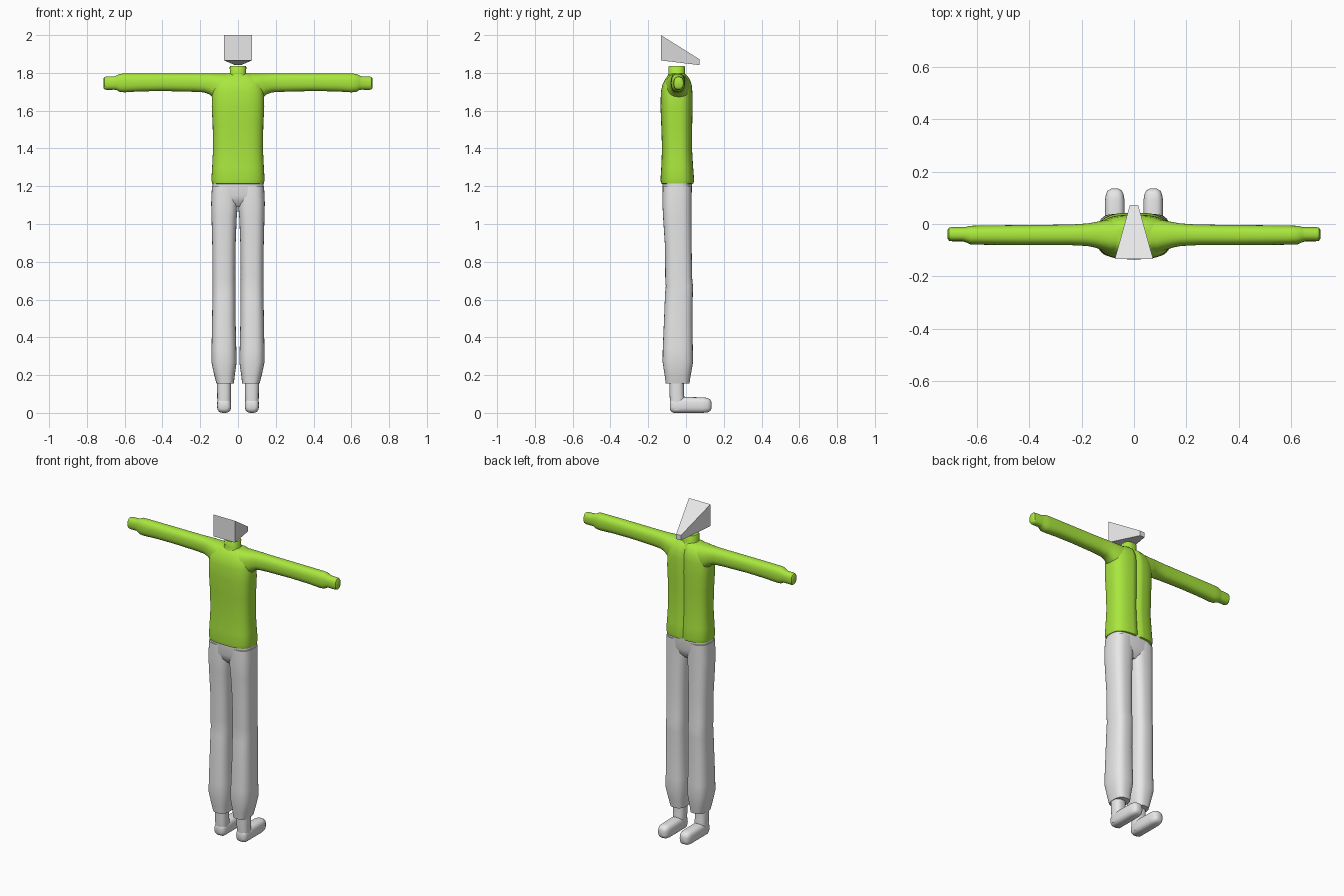
import bpy, bmesh, math


def material(name, rgb):
    m = bpy.data.materials.new(name)
    m.diffuse_color = (*rgb, 1.0)
    return m


GREEN = material("lime green", (0.42, 0.84, 0.05))
GREY = material("light grey", (0.8, 0.8, 0.8))


def finish(name, bm, mat, smooth=True, mirror=False):
    bmesh.ops.recalc_face_normals(bm, faces=bm.faces)
    me = bpy.data.meshes.new(name)
    bm.to_mesh(me)
    bm.free()
    me.materials.append(mat)
    ob = bpy.data.objects.new(name, me)
    bpy.context.collection.objects.link(ob)
    if smooth:
        bpy.ops.object.select_all(action='DESELECT')
        ob.select_set(True)
        bpy.context.view_layer.objects.active = ob
        bpy.ops.object.shade_smooth_by_angle(angle=math.radians(45))
    if mirror:
        ob.modifiers.new("mirror", 'MIRROR').use_axis = (True, False, False)
    return ob


def loft(name, axis, rings, mat, power=2.4, segs=32, mirror=False, groove=0.0):
    """Rounded sections (t, a0, a1, b0, b1) strung along an axis and capped."""
    bm = bmesh.new()
    loops = []
    for t, a0, a1, b0, b1 in rings:
        loop = []
        for i in range(segs):
            th = 2 * math.pi * i / segs
            c, s = math.cos(th), math.sin(th)
            ca = math.copysign(abs(c) ** (2 / power), c)
            sb = math.copysign(abs(s) ** (2 / power), s)
            a = (a0 + a1) / 2 + (a1 - a0) / 2 * ca
            b = (b0 + b1) / 2 + (b1 - b0) / 2 * sb
            if i == segs // 4:
                b -= groove
            co = {'x': (t, a, b), 'y': (a, t, b), 'z': (a, b, t)}[axis]
            loop.append(bm.verts.new(co))
        loops.append(loop)
    for p, q in zip(loops, loops[1:]):
        for i in range(segs):
            j = (i + 1) % segs
            bm.faces.new((p[i], p[j], q[j], q[i]))
    bm.faces.new(loops[0])
    bm.faces.new(loops[-1])
    return finish(name, bm, mat, mirror=mirror)


# Jacket body with a groove down the closing side
loft("jacket_body", 'z', [
    (1.210, -.125, .125, -.120, .028),
    (1.215, -.137, .137, -.132, .040),
    (1.235, -.141, .141, -.135, .043),
    (1.30, -.137, .137, -.131, .038),
    (1.40, -.132, .132, -.127, .032),
    (1.52, -.134, .134, -.131, .033),
    (1.62, -.139, .139, -.135, .035),
    (1.70, -.138, .138, -.133, .034),
    (1.74, -.128, .128, -.124, .030),
    (1.77, -.110, .110, -.108, .018),
    (1.788, -.085, .085, -.093, .003),
    (1.796, -.060, .060, -.080, -.010)],
    GREEN, power=2.9, segs=80, groove=0.013)

# Sleeve and hand, flaring into the shoulder
loft("sleeve", 'x', [
    (.05, -.112, .020, 1.640, 1.796),
    (.09, -.110, .018, 1.645, 1.796),
    (.125, -.098, .012, 1.660, 1.796),
    (.15, -.090, .007, 1.685, 1.796),
    (.18, -.084, .002, 1.697, 1.796),
    (.24, -.081, -.002, 1.700, 1.796),
    (.40, -.081, -.004, 1.704, 1.796),
    (.52, -.080, -.005, 1.702, 1.796),
    (.60, -.079, -.006, 1.697, 1.796),
    (.625, -.078, -.007, 1.699, 1.795),
    (.643, -.070, -.011, 1.709, 1.786),
    (.655, -.066, -.012, 1.711, 1.782),
    (.695, -.066, -.012, 1.710, 1.781),
    (.707, -.064, -.014, 1.713, 1.778),
    (.713, -.055, -.023, 1.722, 1.768)],
    GREEN, mirror=True)

# Collar / neck
loft("neck", 'z', [
    (1.76, -.060, .060, -.105, .010),
    (1.79, -.050, .050, -.095, -.002),
    (1.80, -.043, .043, -.093, -.006),
    (1.832, -.044, .044, -.093, -.005),
    (1.837, -.040, .040, -.089, -.009)],
    GREEN)

# Trousers: hips and mirrored legs
loft("trouser_hips", 'z', [
    (1.09, -.085, .085, -.090, .000),
    (1.115, -.115, .115, -.113, .020),
    (1.15, -.138, .138, -.124, .030),
    (1.222, -.134, .134, -.124, .032)],
    GREY, power=3.0)
loft("trouser_leg", 'z', [
    (.155, .022, .114, -.107, .018),
    (.20, .017, .126, -.113, .025),
    (.27, .007, .141, -.124, .038),
    (.34, .009, .140, -.123, .036),
    (.50, .013, .137, -.116, .034),
    (.63, .013, .135, -.111, .036),
    (.67, .013, .135, -.107, .037),
    (.72, .014, .135, -.110, .032),
    (.88, .013, .136, -.111, .030),
    (1.03, .007, .140, -.121, .029),
    (1.11, .000, .142, -.125, .029),
    (1.20, .000, .138, -.123, .030)],
    GREY, power=2.7, mirror=True)

# Feet: ankle post and rounded shoe pointing to +y
loft("ankle", 'z', [
    (.015, .040, .108, -.083, -.015),
    (.08, .037, .110, -.086, -.008),
    (.10, .037, .110, -.087, -.011),
    (.17, .037, .112, -.088, -.011)],
    GREY, power=2.5, mirror=True)
loft("shoe", 'y', [
    (-.086, .055, .093, .020, .060),
    (-.080, .044, .104, .008, .072),
    (-.065, .037, .110, .000, .080),
    (.00, .036, .111, .000, .084),
    (.09, .036, .111, .000, .082),
    (.115, .040, .107, .003, .079),
    (.128, .047, .100, .010, .071),
    (.135, .060, .087, .022, .058)],
    GREY, power=2.8, mirror=True)

# Head: flat-sided wedge, wide at -y and narrowing to a small end at +y
bm = bmesh.new()
front = [bm.verts.new((x, -.133, z)) for x, z in
         ((-.073, 1.866), (.073, 1.866), (.073, 2.0), (-.073, 2.0))]
back = [bm.verts.new((x, .072, z)) for x, z in
        ((-.016, 1.841), (.016, 1.841), (.016, 1.872), (-.016, 1.872))]
bm.faces.new(front)
bm.faces.new(back)
for i in range(4):
    j = (i + 1) % 4
    bm.faces.new((front[i], front[j], back[j], back[i]))
finish("head_wedge", bm, GREY, smooth=False)
